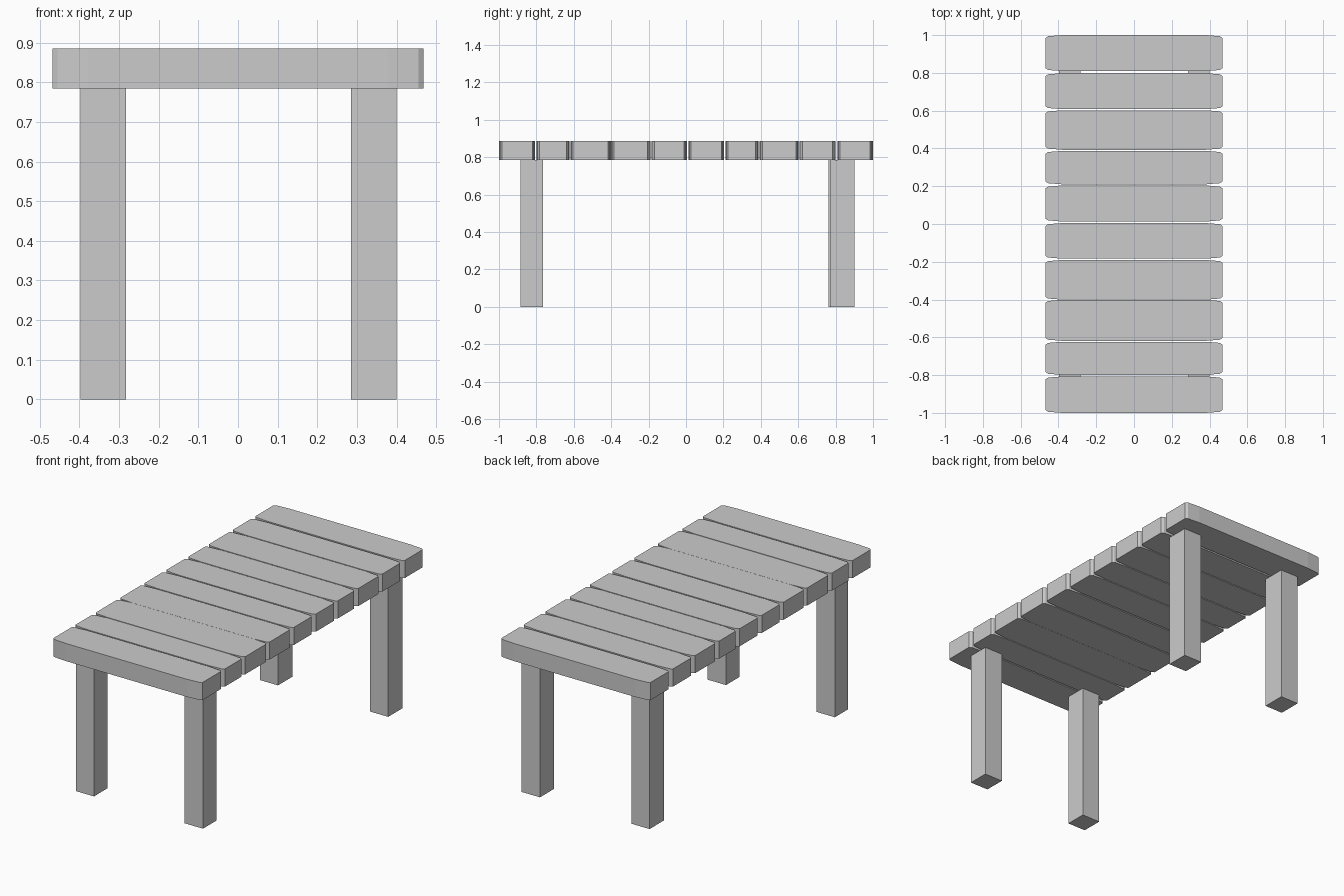
import bpy

if "Cube" in bpy.data.objects:
    bpy.data.objects.remove(bpy.data.objects["Cube"])

TOP, UNDER = 0.885, 0.785


def prism(name, outline, z0, z1):
    """Extrude a counter-clockwise xy outline between two heights."""
    n = len(outline)
    verts = [(x, y, z0) for x, y in outline] + [(x, y, z1) for x, y in outline]
    faces = [tuple(reversed(range(n))), tuple(range(n, 2 * n))]
    faces += [(i, (i + 1) % n, n + (i + 1) % n, n + i) for i in range(n)]
    mesh = bpy.data.meshes.new(name)
    mesh.from_pydata(verts, [], faces)
    obj = bpy.data.objects.new(name, mesh)
    bpy.context.collection.objects.link(obj)
    return obj


def plank(name, y0, y1):
    """Board whose ends taper slightly and have clipped corners."""
    half = [(0.38, 0.0), (0.455, 0.006), (0.468, 0.015)]
    right = [(x, y0 + d) for x, d in half] + [(x, y1 - d) for x, d in reversed(half)]
    left = [(-x, y) for x, y in reversed(right)]
    return prism(name, right + left, UNDER, TOP)


# Table top: ten boards of slightly uneven width, (seam centre, gap)
seams = [(-1.0, 0), (-0.803, 0.008), (-0.621, 0.005), (-0.401, 0.001),
         (-0.187, 0.007), (0.009, 0.008), (0.207, 0.006), (0.390, 0.006),
         (0.605, 0.006), (0.804, 0.011), (1.0, 0)]
for i, ((a, ga), (b, gb)) in enumerate(zip(seams, seams[1:])):
    plank(f"top_plank_{i + 1}", a + ga / 2, b - gb / 2)

# Four square legs
legs = {
    "front_left_leg": (-0.397, -0.283, -0.885, -0.765),
    "front_right_leg": (0.285, 0.40, -0.885, -0.765),
    "back_left_leg": (-0.397, -0.283, 0.762, 0.893),
    "back_right_leg": (0.285, 0.40, 0.773, 0.90),
}
for name, (x0, x1, y0, y1) in legs.items():
    prism(name, [(x0, y0), (x1, y0), (x1, y1), (x0, y1)], 0, UNDER)
